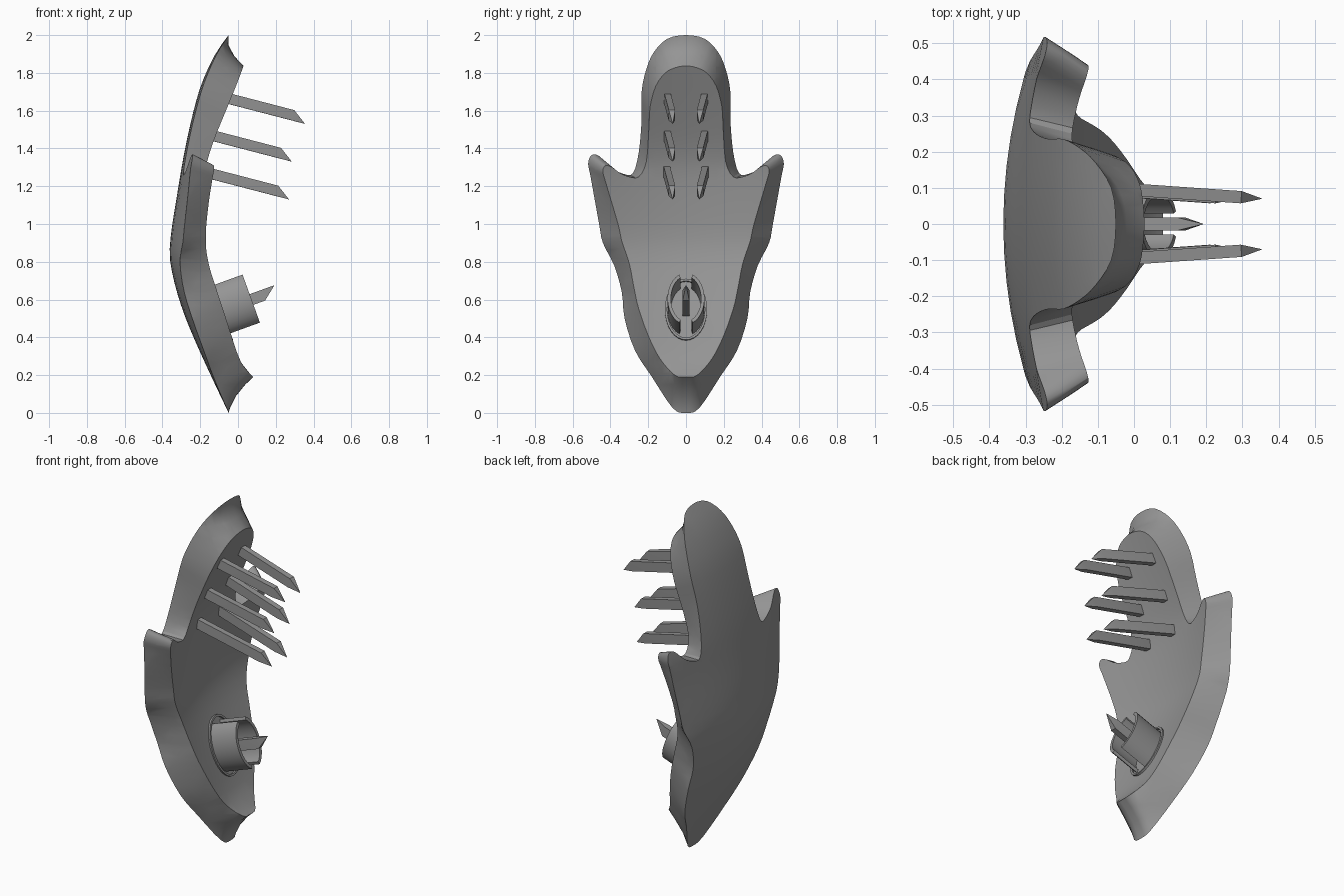
import bpy, bmesh, math
from mathutils import Vector

if "Cube" in bpy.data.objects:
    bpy.data.objects.remove(bpy.data.objects["Cube"])

grey = bpy.data.materials.new("stone_grey")
grey.use_nodes = True
colour = (0.3, 0.3, 0.3, 1)
grey.diffuse_color = colour
grey.node_tree.nodes["Principled BSDF"].inputs["Base Color"].default_value = colour


def finish(name, bm, angle=30):
    bmesh.ops.recalc_face_normals(bm, faces=bm.faces)
    mesh = bpy.data.meshes.new(name)
    bm.to_mesh(mesh)
    bm.free()
    mesh.materials.append(grey)
    obj = bpy.data.objects.new(name, mesh)
    bpy.context.collection.objects.link(obj)
    bpy.ops.object.select_all(action="DESELECT")
    obj.select_set(True)
    bpy.context.view_layer.objects.active = obj
    bpy.ops.object.shade_smooth_by_angle(angle=math.radians(angle))
    return obj


def smooth_path(points, closed, steps):
    """Catmull-Rom curve through the points."""
    pts = [Vector(p) for p in points]
    n = len(pts)
    at = (lambda i: pts[i % n]) if closed else (lambda i: pts[max(0, min(n - 1, i))])
    out = []
    for i in range(n if closed else n - 1):
        a, b, c, d = at(i - 1), at(i), at(i + 1), at(i + 2)
        for s in range(steps):
            t = s / steps
            out.append(b + (c - a) * t / 2 + (a - b * 2.5 + c * 2 - d / 2) * t * t
                       + (b * 1.5 - c * 1.5 + d / 2 - a / 2) * t ** 3)
    return out if closed else out + [pts[-1]]


def lookup(table, z):
    for a, b in zip(table, table[1:]):
        if z <= b[0]:
            return a[1] + (b[1] - a[1]) * max(0, z - a[0]) / (b[0] - a[0])
    return table[-1][1]


# Half outlines (y, z) from the bottom tip up to the crown
back_outline = [(0, 0), (.07, .025), (.18, .19), (.27, .33), (.325, .5), (.34, .64),
                (.38, .78), (.44, .9), (.46, 1), (.505, 1.25), (.518, 1.32), (.5, 1.365),
                (.46, 1.36), (.4, 1.3), (.33, 1.265), (.28, 1.27), (.25, 1.38), (.235, 1.55),
                (.235, 1.7), (.21, 1.82), (.17, 1.91), (.1, 1.98), (0, 2)]
front_outline = [(0, .19), (.06, .2), (.14, .29), (.2, .41), (.25, .55), (.275, .66),
                 (.3, .79), (.34, .91), (.36, 1), (.425, 1.22), (.44, 1.28), (.425, 1.31),
                 (.39, 1.3), (.35, 1.27), (.3, 1.25), (.25, 1.25), (.21, 1.33), (.197, 1.5),
                 (.19, 1.62), (.16, 1.73), (.11, 1.8), (.055, 1.828), (0, 1.837)]

# Centre-line depth (z, x) of the back and front skins
back_depth = smooth_path([(0, -.05), (.32, -.2), (.55, -.295), (.75, -.35), (.9, -.36),
                          (1.2, -.315), (1.4, -.28), (1.6, -.235), (1.75, -.19),
                          (1.9, -.12), (2, -.05)], False, 4)
front_depth = smooth_path([(.19, .08), (.28, .005), (.5, -.08), (.65, -.135), (.8, -.185),
                           (.95, -.207), (1.25, -.19), (1.4, -.155), (1.6, -.075),
                           (1.84, .03)], False, 4)
back_curve = [(0, .3), (.9, .35), (1.3, .18), (2, .25)]


def mirrored(half):
    return half + [(-y, z) for y, z in half[-2:0:-1]]


# Shield plate: a flat bevelled prism, sliced into a grid, then bent to depth
bm = bmesh.new()
loops = []
for u, half in ((0, back_outline), (1, front_outline)):
    loops.append([bm.verts.new((u, *p)) for p in smooth_path(mirrored(half), True, 3)])
    bm.faces.new(loops[-1])
count = len(loops[0])
for i in range(count):
    j = (i + 1) % count
    bm.faces.new((loops[0][i], loops[0][j], loops[1][j], loops[1][i]))


def slice_at(co, normal):
    bmesh.ops.bisect_plane(bm, geom=bm.verts[:] + bm.edges[:] + bm.faces[:],
                           plane_co=co, plane_no=normal, dist=0.0005)


for v in bm.verts:
    v.co.x = round(v.co.x)
flat_faces = [f for f in bm.faces if len(f.verts) > 4]
for normal, places in (((0, 0, 1), [k * .06 + .03 for k in range(33)]),
                       ((0, 1, 0), [k * .08 for k in range(-6, 7)])):
    for p in places:
        slice_at(Vector(normal) * p, normal)
for v in bm.verts:
    u, y, z = v.co
    back = lookup(back_depth, z) + lookup(back_curve, z) * y * y
    front = lookup(front_depth, z) + .3 * y * y
    v.co.x = back + (front - back) * u
bmesh.ops.triangulate(bm, faces=[f for f in bm.faces if len(f.verts) > 4])
finish("shield_plate", bm, 32)


def spike(name, root, tip, width, height, point, edge):
    """Square bar whose point lies on its lower (edge -1) or upper (edge 1) side."""
    root, tip = Vector(root), Vector(tip)
    along = (tip - root).normalized()
    side = along.cross(Vector((0, 0, 1))).normalized() * width / 2
    up = side.cross(along).normalized() * height
    base = tip - along * point
    bm = bmesh.new()
    rings = []
    for centre in (root, base):
        rings.append([bm.verts.new(centre + side * s - up * edge * h)
                      for s, h in ((-1, 0), (1, 0), (1, 1), (-1, 1))])
    apex = bm.verts.new(tip)
    bm.faces.new(rings[0])
    for i in range(4):
        j = (i + 1) % 4
        bm.faces.new((rings[0][i], rings[0][j], rings[1][j], rings[1][i]))
        bm.faces.new((rings[1][i], rings[1][j], apex))
    finish(name, bm)


# Three rows of paired spikes, converging slightly
for row, (x, z) in enumerate(((.355, 1.53), (.285, 1.33), (.27, 1.13))):
    for side, label in ((1, "left"), (-1, "right")):
        spike(f"spike_{label}_{row + 1}", (x - .5, side * .105, z + .13),
              (x, side * .07, z), .034, .056, .075, -1)

# Socket frame: axis leans upward out of the plate
axis = Vector((.94, 0, .34)).normalized()
upward = Vector((-axis.z, 0, axis.x))
mouth = Vector((.07, 0, .605))


def on_socket(angle, ry, rz, depth):
    return (mouth + axis * depth + Vector((0, ry * math.cos(angle), 0))
            + upward * rz * math.sin(angle))


def elliptic_band(name, ry, rz, thick, start, end, d0, d1, steps):
    bm = bmesh.new()
    full = abs(end - start) > 6.2
    sections = []
    for k in range(steps if full else steps + 1):
        a = start + (end - start) * k / steps
        sections.append([bm.verts.new(on_socket(a, ry - t, rz - t, d))
                         for t, d in ((0, d0), (0, d1), (thick, d1), (thick, d0))])
    for k in range(steps):
        p, q = sections[k], sections[(k + 1) % len(sections)]
        for i in range(4):
            j = (i + 1) % 4
            bm.faces.new((p[i], p[j], q[j], q[i]))
    if not full:
        bm.faces.new(sections[0])
        bm.faces.new(sections[-1])
    finish(name, bm)


elliptic_band("socket_rim", .112, .172, .012, 0, math.tau, -.3, -.165, 32)
for label, centre in (("left", 0), ("right", math.pi)):
    elliptic_band(f"socket_wall_{label}", .098, .145, .018,
                  centre - 1.2, centre + 1.2, -.3, 0, 12)
spike("socket_spike", mouth - axis * .28 + upward * .025,
      mouth + axis * .14 + upward * .025, .035, .06, .075, 1)
